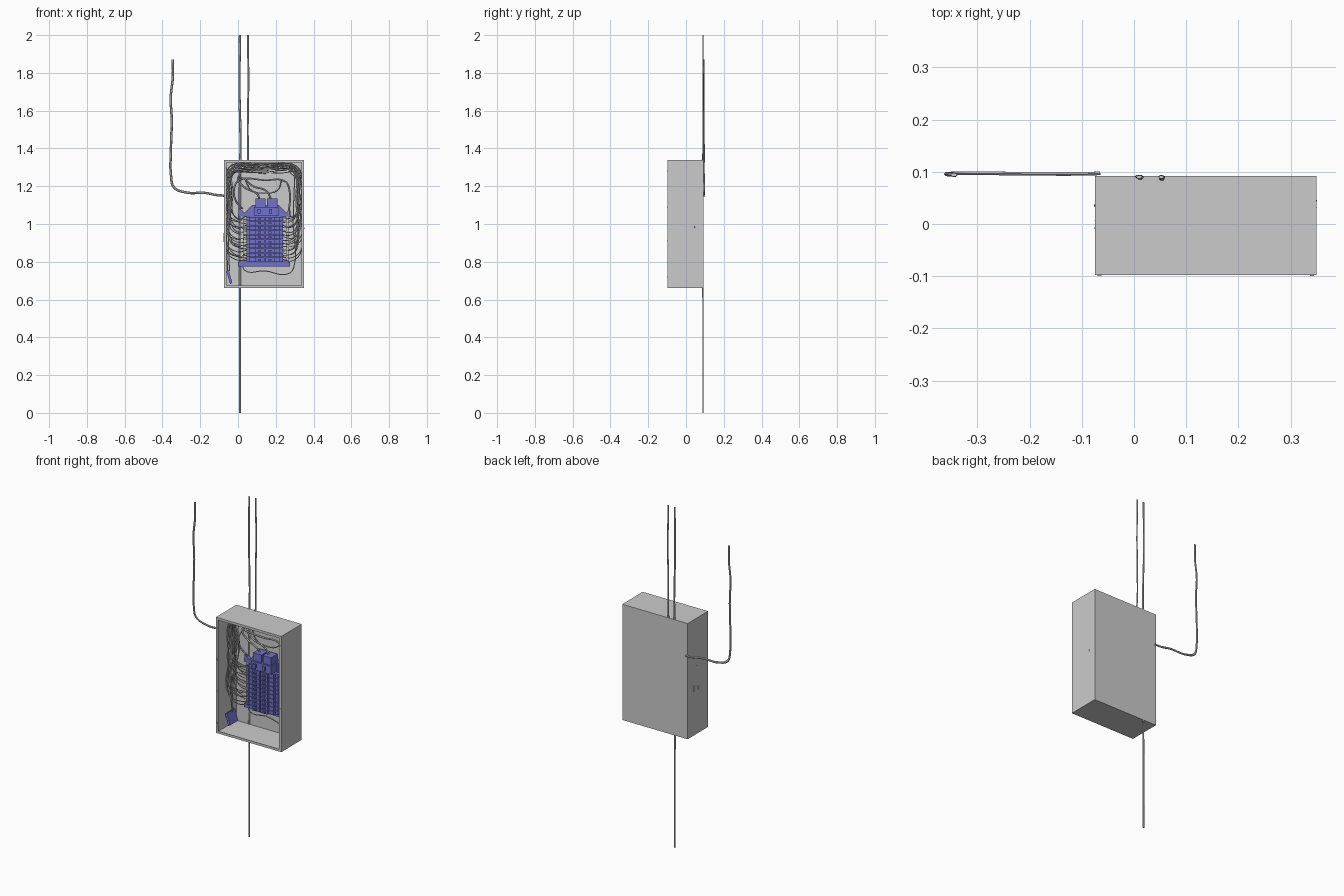
import bpy, bmesh, math, random
from mathutils import Vector

random.seed(4)
blue = bpy.data.materials.new("blue_plastic")
blue.diffuse_color = (0.17, 0.17, 0.6, 1)


def mesh_object(name, bm, mat=None):
    me = bpy.data.meshes.new(name)
    bm.to_mesh(me)
    bm.free()
    ob = bpy.data.objects.new(name, me)
    bpy.context.collection.objects.link(ob)
    if mat:
        me.materials.append(mat)
    return ob


def add_box(bm, x0, x1, y0, y1, z0, z1):
    vs = bmesh.ops.create_cube(bm, size=1)["verts"]
    for v in vs:
        v.co = Vector(((x0 + x1) / 2 + v.co.x * (x1 - x0),
                       (y0 + y1) / 2 + v.co.y * (y1 - y0),
                       (z0 + z1) / 2 + v.co.z * (z1 - z0)))
    return vs


def extrude_profile(name, pts, y0, y1, mat):
    bm = bmesh.new()
    face = bm.faces.new([bm.verts.new((x, y0, z)) for x, z in pts])
    out = bmesh.ops.extrude_face_region(bm, geom=[face])["geom"]
    for v in out:
        if isinstance(v, bmesh.types.BMVert):
            v.co.y = y1
    bmesh.ops.recalc_face_normals(bm, faces=bm.faces)
    return mesh_object(name, bm, mat)


def wires(name, paths, radius, flat=1.0, y_mid=0.0, steps=5):
    cu = bpy.data.curves.new(name, "CURVE")
    cu.dimensions = "3D"
    cu.bevel_depth = radius
    cu.bevel_resolution = 1
    cu.resolution_u = steps
    cu.use_fill_caps = True
    for pts in paths:
        sp = cu.splines.new("BEZIER")
        sp.bezier_points.add(len(pts) - 1)
        for bp, p in zip(sp.bezier_points, pts):
            bp.co = (p[0], (p[1] - y_mid) / flat, p[2])
            bp.handle_left_type = bp.handle_right_type = "AUTO"
    ob = bpy.data.objects.new(name, cu)
    bpy.context.collection.objects.link(ob)
    ob.scale.y = flat
    ob.location.y = y_mid
    bpy.ops.object.select_all(action="DESELECT")
    ob.select_set(True)
    bpy.context.view_layer.objects.active = ob
    bpy.ops.object.convert(target="MESH")
    bpy.ops.object.shade_smooth_by_angle()


def r(a):
    return random.uniform(-a, a)


X0, X1, YF, YB, Z0, Z1 = -0.075, 0.35, -0.098, 0.092, 0.66, 1.34

# open enclosure with an inward front lip
bm = bmesh.new()
add_box(bm, X0, X1, YF, YB, Z0, Z1)
bm.normal_update()
front = min(bm.faces, key=lambda f: f.calc_center_median().y)
bmesh.ops.inset_region(bm, faces=[front], thickness=0.02)
bmesh.ops.delete(bm, geom=[front], context="FACES")
case = mesh_object("enclosure", bm)
sol = case.modifiers.new("thickness", "SOLIDIFY")
sol.thickness = 0.003
sol.offset = -1

# screw tabs on the lip
bm = bmesh.new()
for x in (-0.066, 0.341):
    for z in (0.72, 0.91, 1.09, 1.28):
        add_box(bm, x - 0.004, x + 0.004, YF - 0.002, YF, z - 0.004, z + 0.004)
mesh_object("cover_screws", bm)

# support frame behind the breakers
CX = 0.142
extrude_profile("upper_bracket", [(0.0, 1.04), (0.28, 1.04), (0.275, 1.085), (0.255, 1.06),
                                  (0.215, 1.10), (0.075, 1.10), (0.035, 1.06), (0.005, 1.085)],
                0.055, 0.075, blue)
extrude_profile("lower_bracket", [(0.0, 0.775), (0.275, 0.775), (0.275, 0.798), (0.24, 0.81),
                                  (0.045, 0.81), (0.0, 0.798)], 0.055, 0.08, blue)
bm = bmesh.new()
add_box(bm, 0.06, 0.225, 0.05, 0.088, 0.79, 1.09)
mesh_object("bus_base", bm, blue)

# two mirrored columns of breakers
bm = bmesh.new()
ROWS = 10
STEP = 0.24 / ROWS
for side in (-1, 1):
    for i in range(ROWS):
        z0 = 0.80 + i * STEP
        z1 = z0 + STEP - 0.002
        for a, b, y0 in ((0.003, 0.05, 0.0), (0.05, 0.08, 0.012), (0.08, 0.097, 0.03)):
            xs = sorted((CX + side * a, CX + side * b))
            add_box(bm, xs[0], xs[1], y0, 0.055, z0, z1)
        xs = sorted((CX + side * 0.02, CX + side * 0.036))
        add_box(bm, xs[0], xs[1], -0.01, 0.0, z0 + 0.007, z1 - 0.007)
mesh_object("breakers", bm, blue)

# main breaker with twin handle and terminals
bm = bmesh.new()
add_box(bm, 0.085, 0.215, 0.0, 0.07, 1.042, 1.09)
for s in (-1, 1):
    xs = sorted((CX + s * 0.004, CX + s * 0.058))
    add_box(bm, xs[0] + 0.008, xs[1] + 0.008, 0.01, 0.07, 1.09, 1.135)
    add_box(bm, CX + s * 0.03 - 0.008, CX + s * 0.03 + 0.008, -0.012, 0.0, 1.055, 1.08)
mesh_object("main_breaker", bm, blue)

# neutral bars with screws
bm = bmesh.new()
for x in (0.022, 0.262):
    add_box(bm, x - 0.008, x + 0.008, 0.055, 0.075, 0.80, 1.04)
    for i in range(14):
        z = 0.812 + i * 0.0165
        add_box(bm, x - 0.004, x + 0.004, 0.049, 0.055, z - 0.004, z + 0.004)
mesh_object("neutral_bars", bm)

# slanted accessory block in the lower left corner
extrude_profile("corner_block", [(-0.062, 0.75), (-0.05, 0.757), (-0.03, 0.69), (-0.042, 0.682)],
                -0.03, 0.045, blue)

# branch wires: from each breaker to the side gutter, then up and over
left, right = [], []
for i in range(ROWS):
    z = 0.812 + i * STEP
    for paths, s in ((left, -1), (right, 1)):
        start, wall = (0.047, -0.045) if s < 0 else (0.237, 0.318)
        for k in range(2):
            gx = wall + r(0.018)
            gy = 0.03 + r(0.04)
            zz = z + k * 0.01 + r(0.004)
            tz = 1.295 + r(0.022)
            end = random.uniform(-0.02, 0.29)
            paths.append([(start, 0.04 + 0.03 * k, zz), (start + s * 0.05, gy + 0.01, zz + r(0.012)),
                          (gx, gy, zz + 0.035), (gx + r(0.006), gy + r(0.01), (zz + tz) / 2),
                          (gx, gy, tz - 0.035), (gx - s * 0.03, gy, tz),
                          ((gx + end) / 2, gy + r(0.012), tz + r(0.008)),
                          (end, 0.06 + r(0.02), tz + r(0.012))])
wires("left_branch_wires", left, 0.0024)
wires("right_branch_wires", right, 0.0024)

# heavy feeders into the main breaker and neutral lug
wires("feeder_cables", [
    [(0.115, 0.04, 1.13), (0.10, 0.03, 1.16), (0.04, 0.03, 1.19), (0.0, 0.04, 1.235), (0.012, 0.08, 1.26)],
    [(0.175, 0.04, 1.13), (0.15, 0.03, 1.175), (0.08, 0.03, 1.20), (0.02, 0.04, 1.245), (0.0, 0.08, 1.225)],
    [(0.0, 0.07, 1.225), (0.03, 0.03, 1.24), (0.14, 0.025, 1.232), (0.25, 0.03, 1.225),
     (0.272, 0.04, 1.18), (0.268, 0.055, 1.05)],
    [(0.025, 0.06, 1.08), (-0.015, 0.04, 1.13), (-0.018, 0.04, 1.2), (0.012, 0.075, 1.24)],
], 0.005)

# loose loops: sagging upper wire, lower neutral run, ground run
wires("loose_wires", [
    [(0.04, 0.075, 1.23), (0.07, 0.07, 1.18), (0.14, 0.065, 1.163), (0.21, 0.07, 1.18), (0.23, 0.075, 1.23)],
    [(0.022, 0.06, 0.80), (0.035, 0.06, 0.755), (0.14, 0.065, 0.752), (0.27, 0.06, 0.738),
     (0.295, 0.055, 0.77), (0.292, 0.055, 1.0), (0.30, 0.05, 1.25)],
    [(-0.045, 0.01, 0.75), (-0.05, 0.0, 0.9), (-0.042, 0.005, 1.1), (-0.05, 0.0, 1.25), (-0.03, 0.0, 1.31)],
    [(-0.055, 0.03, 0.75), (-0.06, 0.03, 0.95), (-0.052, 0.025, 1.15), (-0.06, 0.02, 1.3)],
], 0.003)

# external cables: flat sheathed runs on the wall behind the box
wires("through_cable", [[(0.01, 0.09, 0.0), (0.01, 0.09, 0.5), (0.01, 0.087, 0.8), (0.01, 0.085, 1.0),
                         (0.01, 0.087, 1.2), (0.013, 0.09, 1.45), (0.008, 0.091, 1.7),
                         (0.01, 0.09, 2.0)]], 0.006, 0.6, 0.09)
wires("upper_cable", [[(0.055, 0.075, 1.27), (0.053, 0.088, 1.36), (0.052, 0.09, 1.55),
                       (0.055, 0.09, 1.75), (0.052, 0.09, 2.0)]], 0.005, 0.6, 0.09)
wires("side_cable", [[(-0.345, 0.094, 1.87), (-0.345, 0.094, 1.78), (-0.356, 0.095, 1.67),
                      (-0.351, 0.095, 1.55), (-0.355, 0.096, 1.40), (-0.354, 0.096, 1.25),
                      (-0.34, 0.097, 1.195), (-0.28, 0.097, 1.168), (-0.17, 0.096, 1.164),
                      (-0.11, 0.096, 1.153), (-0.065, 0.097, 1.15)]], 0.0065, 0.6, 0.095, 8)
